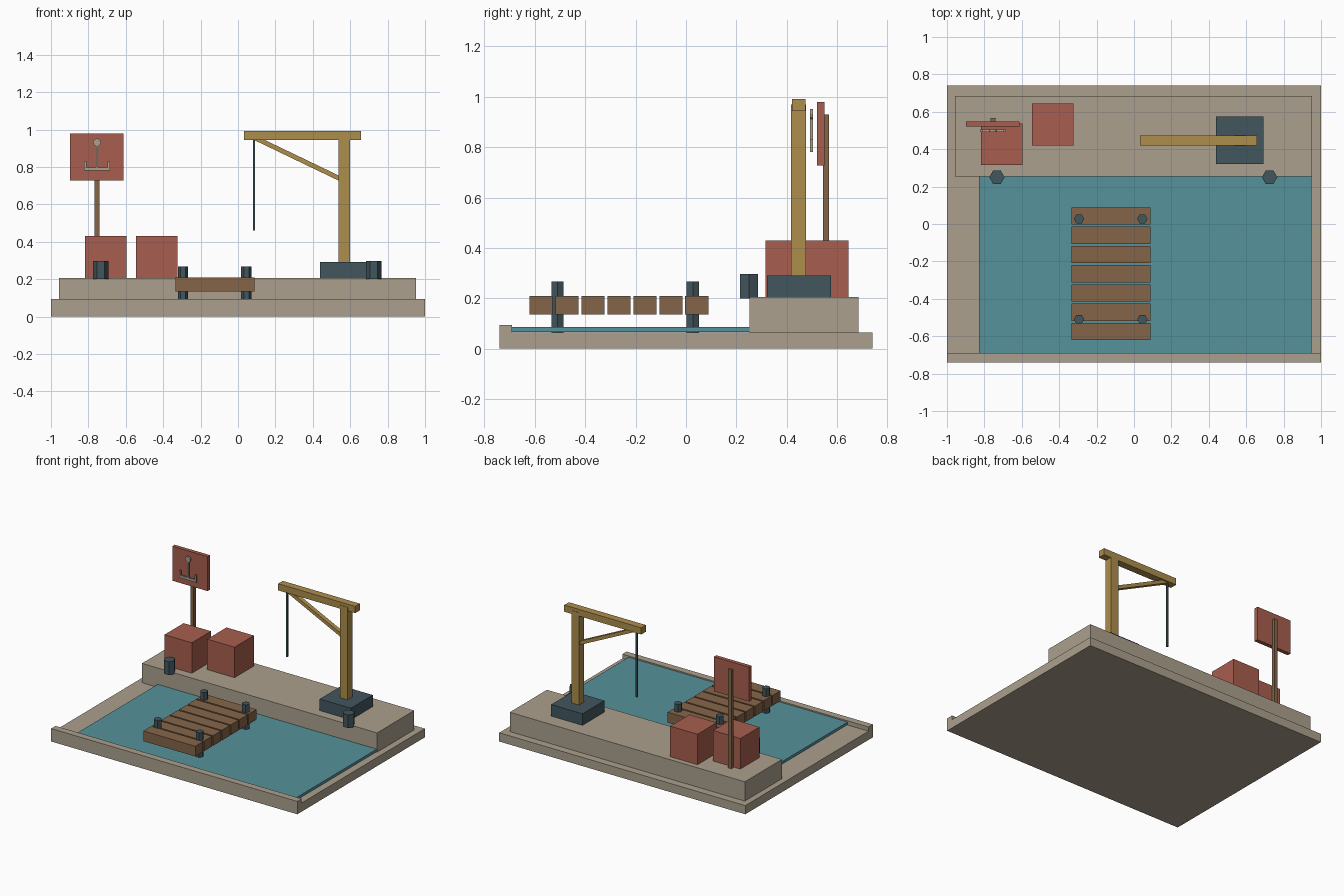
import bpy
import math
from mathutils import Vector

cube = bpy.data.objects.get("Cube")
if cube:
    bpy.data.objects.remove(cube, do_unlink=True)


def material(name, rgb):
    """Flat material from 0-255 display values, stored as linear."""
    lin = [((c / 255 + 0.055) / 1.055) ** 2.4 for c in rgb] + [1.0]
    mat = bpy.data.materials.new(name)
    mat.use_nodes = True
    mat.diffuse_color = lin
    bsdf = next(n for n in mat.node_tree.nodes if n.type == 'BSDF_PRINCIPLED')
    bsdf.inputs["Base Color"].default_value = lin
    bsdf.inputs["Roughness"].default_value = 0.9
    return mat


STONE = material("pale stone", (171, 160, 141))
WATER = material("teal water", (86, 145, 155))
RED = material("brick red", (167, 94, 78))
IRON = material("dark iron", (66, 86, 94))
WOOD = material("brown wood", (133, 101, 73))
TIMBER = material("yellow timber", (174, 142, 77))


def finish(name, mat):
    obj = bpy.context.object
    obj.name = name
    obj.data.materials.append(mat)
    return obj


def box(name, mat, x, y, z):
    """Box given by its (min, max) range along each axis."""
    bpy.ops.mesh.primitive_cube_add(size=1, location=[sum(r) / 2 for r in (x, y, z)])
    obj = finish(name, mat)
    obj.scale = [r[1] - r[0] for r in (x, y, z)]
    bpy.ops.object.transform_apply(location=False, rotation=False, scale=True)
    return obj


def hex_post(name, mat, x, y, radius, z):
    """Six-sided post with corners along x."""
    bpy.ops.mesh.primitive_cylinder_add(
        vertices=6, radius=radius, depth=z[1] - z[0],
        location=(x, y, sum(z) / 2), rotation=(0, 0, math.pi / 2))
    return finish(name, mat)


# Base, front kerb, water and quay
box("base_slab", STONE, (-1, 1), (-0.74, 0.74), (0, 0.064))
box("front_kerb", STONE, (-1, 1), (-0.74, -0.69), (0.06, 0.095))
box("water", WATER, (-0.83, 0.95), (-0.69, 0.38), (0.067, 0.086))
box("quay", STONE, (-0.957, 0.953), (0.253, 0.684), (0.064, 0.206))

# Jetty planks and piles
for i in range(7):
    y = 0.043 - i * 0.103
    box(f"jetty_plank_{i + 1}", WOOD, (-0.334, 0.088), (y - 0.046, y + 0.046), (0.135, 0.21))
for x, side in ((-0.294, "right"), (0.045, "left")):
    for y, end in ((-0.51, "front"), (0.027, "back")):
        hex_post(f"jetty_pile_{end}_{side}", IRON, x, y, 0.028, (0.064, 0.267))

# Mooring bollards
for x, side in ((-0.733, "right"), (0.725, "left")):
    hex_post(f"bollard_{side}", IRON, x, 0.25, 0.041, (0.2, 0.297))

# Crates
box("crate_front", RED, (-0.818, -0.596), (0.315, 0.537), (0.205, 0.43))
box("crate_back", RED, (-0.545, -0.323), (0.421, 0.645), (0.205, 0.43))

# Crane
box("crane_foot", IRON, (0.438, 0.692), (0.322, 0.576), (0.205, 0.291))
box("crane_post", TIMBER, (0.536, 0.598), (0.417, 0.477), (0.28, 0.97))
box("crane_beam", TIMBER, (0.032, 0.658), (0.42, 0.474), (0.943, 0.992))
box("crane_rope", IRON, (0.08, 0.092), (0.441, 0.453), (0.46, 0.95))
start, end = Vector((0.092, 0.447, 0.955)), Vector((0.55, 0.447, 0.735))
run = end - start
half = run.length / 2
brace = box("crane_brace", TIMBER, (-half, half), (-0.016, 0.016), (-0.0125, 0.0125))
brace.location = (start + end) / 2
brace.rotation_euler.y = -math.atan2(run.z, run.x)

# Sign board on its pole
box("sign_pole", WOOD, (-0.767, -0.741), (0.543, 0.568), (0.205, 0.93))
box("sign_board", RED, (-0.898, -0.611), (0.52, 0.549), (0.727, 0.98))

# Anchor emblem in front of the board
mid, depth = -0.754, (0.493, 0.505)
bpy.ops.mesh.primitive_cylinder_add(
    vertices=12, radius=0.021, depth=0.012,
    location=(mid, 0.499, 0.931), rotation=(math.pi / 2, 0, 0))
finish("anchor_head", STONE)
box("anchor_shank", STONE, (mid - 0.006, mid + 0.006), depth, (0.785, 0.92))
box("anchor_arms", STONE, (mid - 0.069, mid + 0.069), depth, (0.78, 0.798))
for s, side in ((-1, "right"), (1, "left")):
    xs = sorted((mid + s * 0.057, mid + s * 0.069))
    box(f"anchor_fluke_{side}", STONE, xs, depth, (0.785, 0.833))
